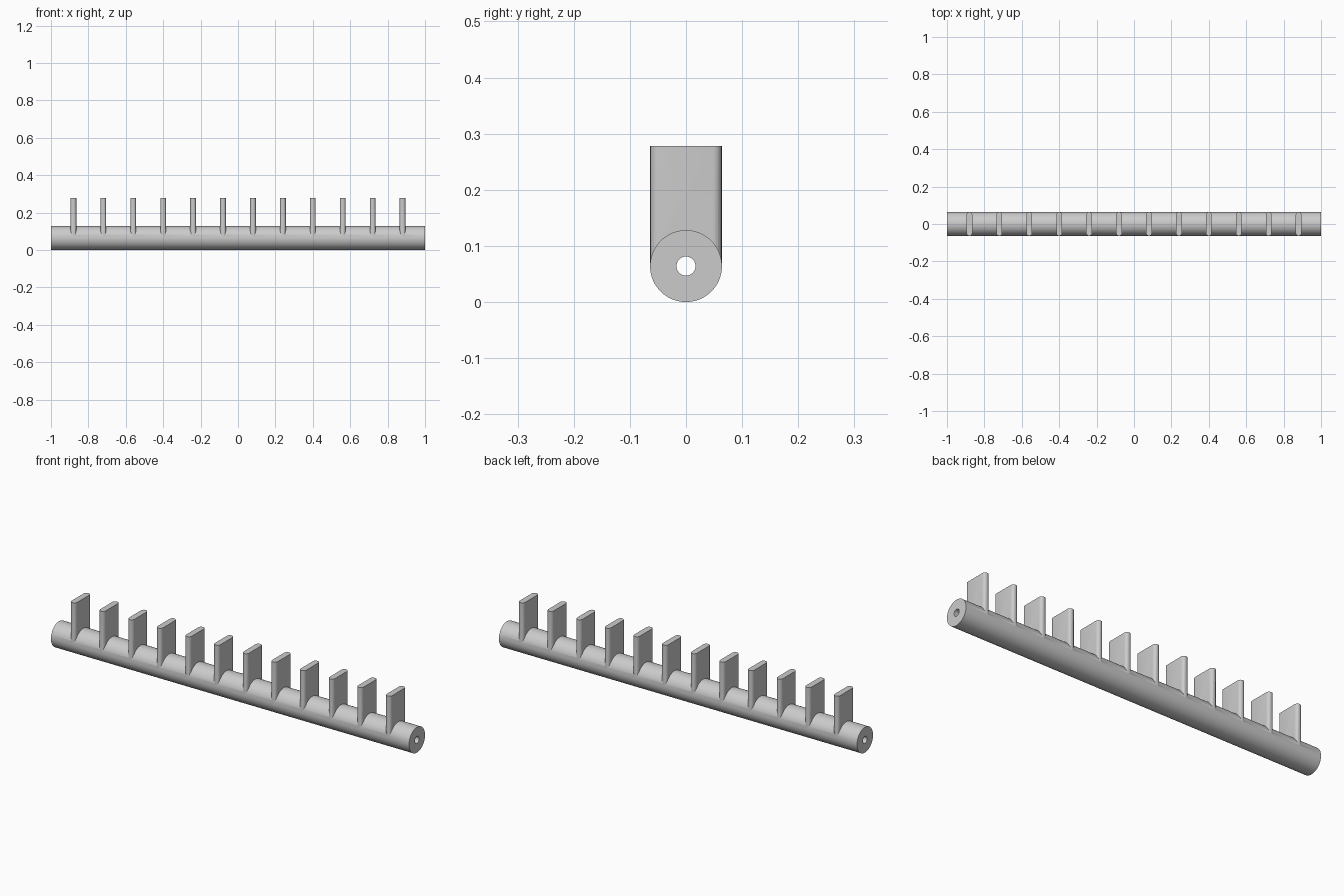
import bpy, bmesh, math

cube = bpy.data.objects.get("Cube")
if cube:
    bpy.data.objects.remove(cube, do_unlink=True)

RADIUS, BORE, LENGTH = 0.064, 0.017, 2.0
FIN_HALF_T, FIN_HALF_W, FIN_TOP = 0.0155, 0.0638, 0.278
FIN_COUNT, FIN_STEP = 12, 0.16

grey = bpy.data.materials.new("plain grey")
grey.use_nodes = True
grey.diffuse_color = (0.6, 0.6, 0.6, 1)
grey.node_tree.nodes["Principled BSDF"].inputs["Base Color"].default_value = (0.6, 0.6, 0.6, 1)


def make_object(name, bm):
    bmesh.ops.recalc_face_normals(bm, faces=bm.faces)
    mesh = bpy.data.meshes.new(name)
    bm.to_mesh(mesh)
    bm.free()
    mesh.materials.append(grey)
    obj = bpy.data.objects.new(name, mesh)
    bpy.context.collection.objects.link(obj)
    return obj


def prism(bm, ring, offset):
    """Extrude a closed ring of points along an offset."""
    face = bm.faces.new([bm.verts.new(p) for p in ring])
    result = bmesh.ops.extrude_face_region(bm, geom=[face], use_keep_orig=True)
    verts = [v for v in result["geom"] if isinstance(v, bmesh.types.BMVert)]
    bmesh.ops.translate(bm, vec=offset, verts=verts)


def rod(name, radius, length, sides):
    bm = bmesh.new()
    angles = [2 * math.pi * i / sides for i in range(sides)]
    ring = [(-length / 2, radius * math.cos(a), RADIUS + radius * math.sin(a)) for a in angles]
    prism(bm, ring, (length, 0, 0))
    return make_object(name, bm)


def fin_outline(x, steps=10):
    """Flat plate outline with fully rounded front and back edges."""
    ring = []
    for side in (1, -1):
        for i in range(steps + 1):
            a = math.pi * i / steps
            ring.append((x + side * FIN_HALF_T * math.cos(a),
                         side * (FIN_HALF_W - FIN_HALF_T + FIN_HALF_T * math.sin(a)),
                         RADIUS + 0.0007))
    return ring


# Round bar, row of upright fins and the bore cutter
tube = rod("finned_tube", RADIUS, LENGTH, 96)
bm = bmesh.new()
for i in range(FIN_COUNT):
    x = (i - (FIN_COUNT - 1) / 2) * FIN_STEP
    prism(bm, fin_outline(x), (0, 0, FIN_TOP - RADIUS - 0.0007))
fins = make_object("fin_row_helper", bm)
bore = rod("bore_cutter", BORE, LENGTH + 0.2, 48)

# Fuse the fins to the bar, then drill the bore
bpy.ops.object.select_all(action="DESELECT")
bpy.context.view_layer.objects.active = tube
tube.select_set(True)
for helper, operation in ((fins, "UNION"), (bore, "DIFFERENCE")):
    mod = tube.modifiers.new(operation.title(), "BOOLEAN")
    mod.operation, mod.object, mod.solver = operation, helper, "EXACT"
    bpy.ops.object.modifier_apply(modifier=mod.name)
    bpy.data.objects.remove(helper, do_unlink=True)

bpy.ops.object.shade_smooth_by_angle(angle=math.radians(30))
